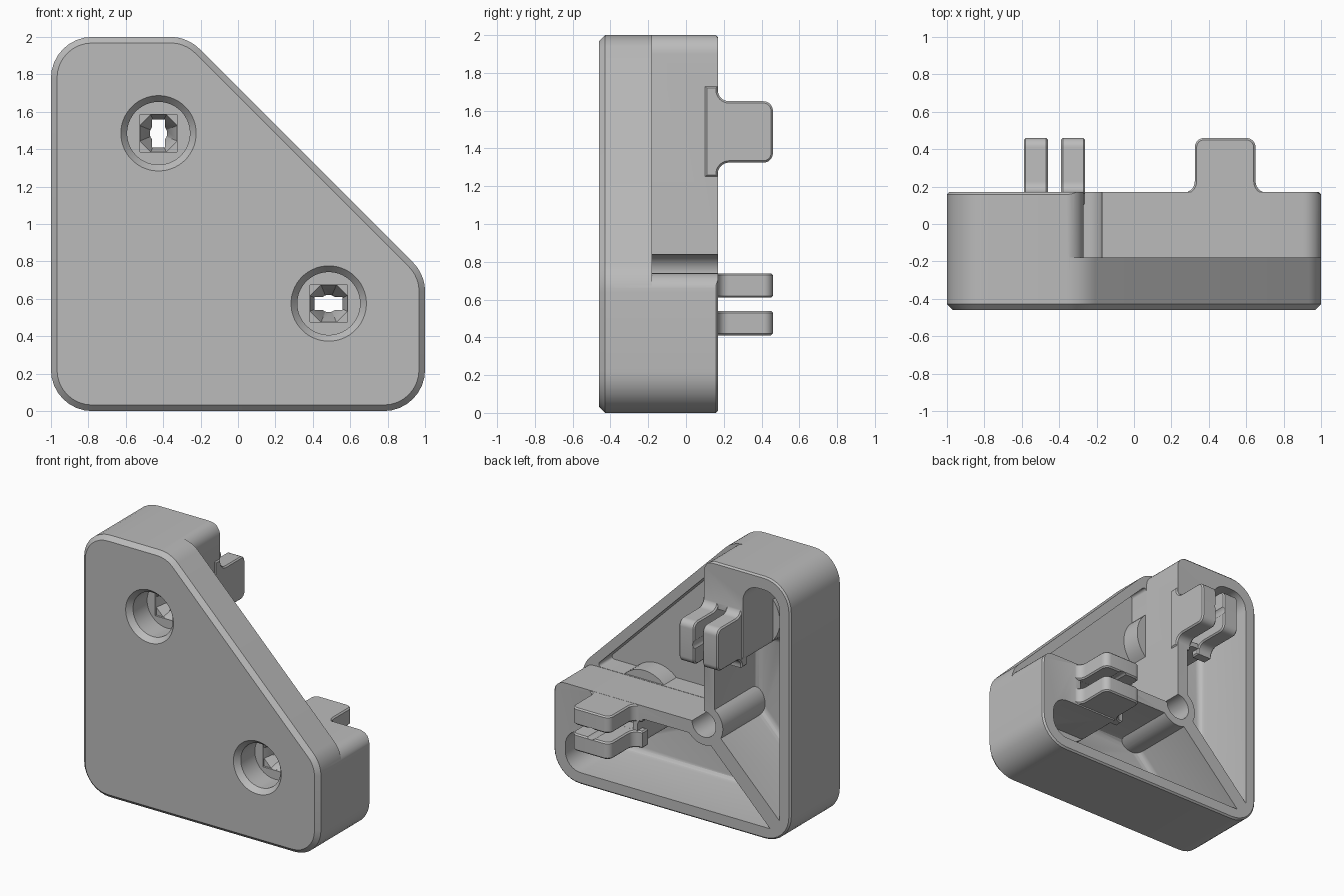
import bpy, bmesh, math
from mathutils import Matrix, Vector

cube = bpy.data.objects.get("Cube")
if cube:
    bpy.data.objects.remove(cube, do_unlink=True)

grey = bpy.data.materials.new("plain_grey")
grey.use_nodes = True
COLOUR = (0.5, 0.5, 0.5, 1)
grey.diffuse_color = COLOUR
grey.node_tree.nodes["Principled BSDF"].inputs["Base Color"].default_value = COLOUR

FRONT, STEP, BACK, TIP = -0.46, -0.18, 0.17, 0.46
FLOOR = -0.34
INNER_X, INNER_Z = -0.27, 0.74


def rounded(corners, steps=8):
    """Outline with each (u, v, radius) corner rounded."""
    out = []
    for i, c in enumerate(corners):
        p = Vector(c[:2])
        r = c[2] if len(c) > 2 else 0
        if not r:
            out.append(p)
            continue
        a = (Vector(corners[i - 1][:2]) - p).normalized()
        b = (Vector(corners[(i + 1) % len(corners)][:2]) - p).normalized()
        half = a.angle(b) / 2
        centre = p + (a + b).normalized() * (r / math.sin(half))
        start = p + a * (r / math.tan(half)) - centre
        end = p + b * (r / math.tan(half)) - centre
        sweep = start.angle_signed(end)
        for k in range(steps + 1):
            t = -sweep * k / steps
            out.append(centre + Vector((start.x * math.cos(t) - start.y * math.sin(t),
                                        start.x * math.sin(t) + start.y * math.cos(t))))
    return out


def finish(bm, name, swap=False):
    """Make an object; swap mirrors it from the lower leg to the upright leg."""
    if swap:
        for v in bm.verts:
            x, y, z = v.co
            v.co = (z - 1, y, x + 1)
    bm.normal_update()
    bmesh.ops.recalc_face_normals(bm, faces=bm.faces)
    if bm.calc_volume(signed=True) < 0:
        bmesh.ops.reverse_faces(bm, faces=bm.faces)
    me = bpy.data.meshes.new(name)
    bm.to_mesh(me)
    bm.free()
    me.materials.append(grey)
    ob = bpy.data.objects.new(name, me)
    bpy.context.collection.objects.link(ob)
    return ob


def prism(name, corners, lo, hi, flat=False, swap=False, bevels=(), segments=1):
    """Extrude along y, or along z when flat; bevels are (level, width) pairs."""
    bm = bmesh.new()
    axis = 2 if flat else 1
    place = (lambda p: (p.x, p.y, lo)) if flat else (lambda p: (p.x, lo, p.y))
    face = bm.faces.new([bm.verts.new(place(p)) for p in rounded(corners)])
    new = bmesh.ops.extrude_face_region(bm, geom=[face], use_keep_orig=True)["geom"]
    move = (0, 0, hi - lo) if flat else (0, hi - lo, 0)
    bmesh.ops.translate(bm, vec=move, verts=[g for g in new if isinstance(g, bmesh.types.BMVert)])
    bm.normal_update()
    bmesh.ops.recalc_face_normals(bm, faces=bm.faces)
    for level, width in bevels:
        edges = [e for e in bm.edges if all(abs(v.co[axis] - level) < 1e-4 for v in e.verts)]
        bmesh.ops.bevel(bm, geom=edges, offset=width, segments=segments,
                        profile=0.5, affect='EDGES')
    return finish(bm, name, swap)


def round_bar(name, x, z, r1, r2, lo, hi, swap=False, sides=48):
    bm = bmesh.new()
    turn = Matrix.Rotation(math.pi / sides, 4, 'Z')
    mat = Matrix.Translation((x, (lo + hi) / 2, z)) @ Matrix.Rotation(-math.pi / 2, 4, 'X') @ turn
    bmesh.ops.create_cone(bm, cap_ends=True, segments=sides, radius1=r1, radius2=r2,
                          depth=hi - lo, matrix=mat)
    return finish(bm, name, swap)


def box(name, x0, x1, z0, z1, lo, hi, swap=False):
    return prism(name, [(x0, z0), (x1, z0), (x1, z1), (x0, z1)], lo, hi, swap=swap)


def combine(target, tool, op='DIFFERENCE'):
    mod = target.modifiers.new(op, 'BOOLEAN')
    mod.operation, mod.solver, mod.object = op, 'EXACT', tool
    bpy.context.view_layer.objects.active = target
    bpy.ops.object.modifier_apply(modifier=mod.name)
    bpy.data.objects.remove(tool, do_unlink=True)


# Main body with chamfered front and back edges
R = 0.22
body = prism("corner_bracket", [(-1, 0, R), (1, 0, R), (1, 0.73, R), (-0.27, 2, R), (-1, 2, R)],
             FRONT, BACK, bevels=((FRONT, 0.032), (BACK, 0.012)))

# Leg pockets, leaving the diagonal rib and the ring at the inner corner
for swap in (False, True):
    pocket = prism("pocket", [
        (-0.83, 0.09), (0.9, 0.09, 0.13), (0.9, 0.4, 0.13), (0.29, 0.4, 0.06),
        (0.29, 0.64, 0.06), (-0.28, 0.64)], FLOOR, 0.3, swap=swap,
        bevels=((FLOOR, 0.05),), segments=3)
    combine(pocket, round_bar("ring", INNER_X, INNER_Z, 0.16, 0.16, -0.5, 0.5))
    combine(body, pocket)

# Open corner between the two legs, behind the front plate
combine(body, prism("open_corner", [
    (INNER_X, INNER_Z), (1.002, INNER_Z, 0.1), (1.002, 0.5), (1.3, 0.5), (1.3, 2.3),
    (-0.5, 2.3), (-0.5, 2.002), (INNER_X, 2.002, 0.1)], STEP, 0.6))

# Recess in the front plate behind the slanted edge
e = 0.002
combine(body, prism("plate_recess", [
    (INNER_X + e, INNER_Z + e), (0.89, INNER_Z + e, 0.02), (INNER_X + e, 1.9, 0.02)],
    FLOOR, -0.1))

# Relief groove in the inner corner
combine(body, round_bar("corner_groove", INNER_X, INNER_Z, 0.1, 0.1, -0.31, 0.4))

# Screw seats and clip prongs on both legs
CX, CZ = 0.485, 0.575
for swap in (False, True):
    combine(body, round_bar("screw_boss", CX, CZ, 0.235, 0.235, -0.4, -0.19, swap), 'UNION')
    for z0, z1 in ((0.411, 0.54), (0.61, 0.739)):
        prong = prism("clip_prong", [
            (0.25, 0.1), (0.73, 0.1), (0.73, 0.168), (0.65, 0.168, 0.06), (0.65, TIP, 0.05),
            (0.325, TIP, 0.05), (0.325, 0.168, 0.06), (0.25, 0.168)], z0, z1, flat=True,
            swap=swap, bevels=((z0, 0.01), (z1, 0.01)))
        combine(body, prong, 'UNION')
    # Counterbore, square seat, tapered seat and through slot
    combine(body, round_bar("hole_chamfer", CX, CZ, 0.21, 0.168, FRONT - 0.01, FRONT + 0.04, swap))
    combine(body, round_bar("counterbore", CX, CZ, 0.168, 0.168, -0.5, -0.25, swap))
    combine(body, box("square_seat", CX - 0.1, CX + 0.1, CZ - 0.1, CZ + 0.1, -0.3, -0.235, swap))
    combine(body, round_bar("tapered_seat", CX, CZ, 0.11, 0.045, -0.24, -0.08, swap, sides=8))
    combine(body, box("through_slot", CX - 0.075, CX + 0.075, CZ - 0.034, CZ + 0.034, -0.2, 0.3, swap))
    combine(body, box("prong_gap", 0.327, 0.648, CZ - 0.0345, CZ + 0.0345, 0.08, 0.25, swap))
    combine(body, round_bar("screw_hole", CX, CZ, 0.047, 0.047, -0.2, 0.6, swap, sides=24))

# Smooth the rounded walls, keep the edges crisp
for ob in bpy.context.selected_objects:
    ob.select_set(False)
body.select_set(True)
bpy.context.view_layer.objects.active = body
bpy.ops.object.shade_smooth_by_angle(angle=math.radians(30))
